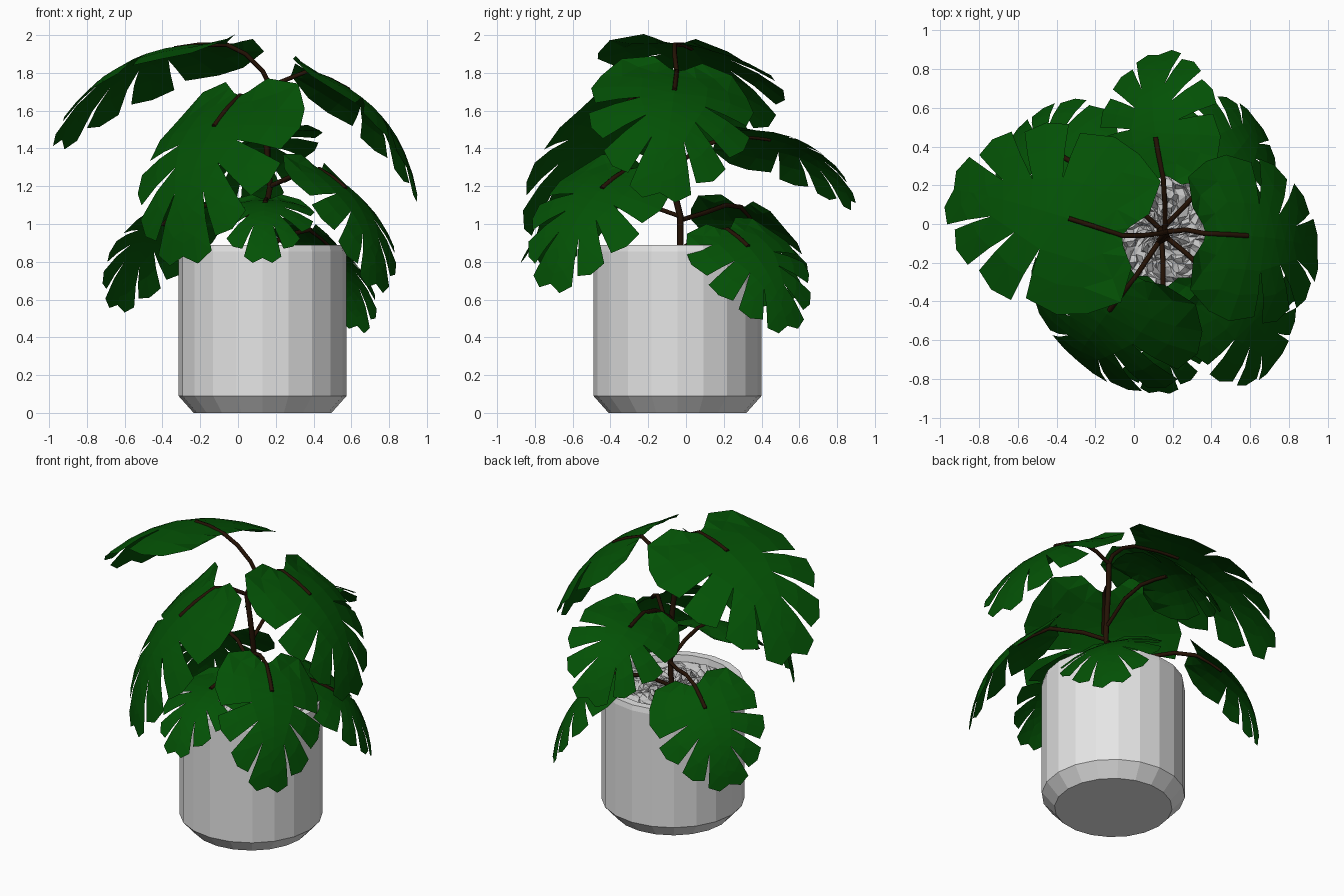
import bpy, bmesh, math, random
from mathutils import Vector

if "Cube" in bpy.data.objects:
    bpy.data.objects.remove(bpy.data.objects["Cube"])

random.seed(4)
CX, CY = 0.13, -0.045  # pot axis


def material(name, rgb):
    m = bpy.data.materials.new(name)
    m.diffuse_color = (*rgb, 1)
    m.use_nodes = True
    m.node_tree.nodes["Principled BSDF"].inputs["Base Color"].default_value = m.diffuse_color
    return m


GREEN = material("leaf green", (0.001, 0.082, 0.0015))
BROWN = material("stem brown", (0.018, 0.006, 0.0015))
POT = material("pot grey", (0.79, 0.79, 0.79))
GRAVEL = material("gravel grey", (0.57, 0.57, 0.57))


def finish(name, bm, mat):
    me = bpy.data.meshes.new(name)
    bm.to_mesh(me)
    bm.free()
    me.materials.append(mat)
    ob = bpy.data.objects.new(name, me)
    bpy.context.collection.objects.link(ob)
    return ob


def ring(bm, r, z, n):
    return [bm.verts.new((CX + r * math.cos(2 * math.pi * i / n),
                          CY + r * math.sin(2 * math.pi * i / n), z)) for i in range(n)]


# Pot: faceted turned profile with chamfered foot and open rim
bm = bmesh.new()
profile = [(0.365, 0), (0.445, 0.09), (0.445, 0.855), (0.438, 0.89), (0.385, 0.89), (0.375, 0.79)]
rings = [ring(bm, r, z, 20) for r, z in profile]
for a, b in zip(rings, rings[1:]):
    for i in range(20):
        j = (i + 1) % 20
        bm.faces.new((a[i], a[j], b[j], b[i]))
bm.faces.new(rings[0][::-1])
bm.faces.new(rings[-1])
finish("pot", bm, POT)

# Gravel: rough jittered disc inside the rim
bm = bmesh.new()
n = 52
rings = [ring(bm, 0.378 * k / 14, 0.845, n) for k in range(1, 15)]
for r in rings[:-1]:
    for v in r:
        v.co += Vector((random.uniform(-.014, .014), random.uniform(-.014, .014),
                        random.uniform(-.028, .028)))
for a, b in zip(rings, rings[1:]):
    for i in range(n):
        j = (i + 1) % n
        bm.faces.new((a[i], b[i], b[j]))
        bm.faces.new((a[i], b[j], a[j]))
bm.faces.new(rings[0])
finish("gravel", bm, GRAVEL)

# Split leaf, right half: midrib heights, slit ends, and (start, tip, end) of every lobe
MID = [0, .12, .28, .45, .62, .82]
SLIT = [(.05, -.02), (.2, .14), (.2, .35), (.15, .5), (.1, .66), (0, .86)]
LOBES = [((.15, -.1), (.34, -.08), (.45, .08)),
         ((.45, .08), (.5, .22), (.465, .38)),
         ((.495, .46), (.47, .58), (.39, .67)),
         ((.375, .75), (.31, .85), (.21, .89)),
         ((.19, .96), (.1, 1.02), (0, .985))]


def leaf_surface(base, tip, width, bulge, twist):
    """Return a function mapping (across, along) to a point on the drooping leaf."""
    base, tip = Vector(base), Vector(tip)
    chord = tip - base
    axis = chord.normalized()
    up = Vector((0, 0, 1))
    side = axis.cross(up).normalized()
    side = (side + (up - axis * axis.z) * twist).normalized()  # rotate about the midrib
    normal = side.cross(axis).normalized()

    def point(u, v):
        w = max(v, 0)
        lift = bulge * chord.length * 4 * w * (1 - w) - 0.5 * width * u * u
        return base + chord * v + side * (u * width) + normal * lift
    return point


def build_leaf(name, point):
    bm = bmesh.new()
    for sgn in (1, -1):
        for i, outer in enumerate(LOBES):
            lines = []
            for k, o in enumerate(outer):
                t = k / 2
                m = Vector((0, MID[i] * (1 - t) + MID[i + 1] * t))
                s = Vector(SLIT[i]).lerp(Vector(SLIT[i + 1]), t)
                o = Vector(o)
                lines.append([bm.verts.new(point(sgn * p.x, p.y))
                              for p in (m, s, s.lerp(o, .5), o)])
            for a, b in zip(lines, lines[1:]):
                for j in range(3):
                    f = (a[j], a[j + 1], b[j + 1], b[j])
                    bm.faces.new(f if sgn > 0 else f[::-1])
    bmesh.ops.remove_doubles(bm, verts=bm.verts, dist=0.0005)
    bmesh.ops.triangulate(bm, faces=bm.faces)
    finish(name, bm, GREEN)


def build_stem(name, pts, radius):
    cu = bpy.data.curves.new(name, 'CURVE')
    cu.dimensions = '3D'
    cu.bevel_depth = radius
    cu.bevel_resolution = 1
    cu.use_fill_caps = True
    sp = cu.splines.new('POLY')
    sp.points.add(len(pts) - 1)
    for p, co in zip(sp.points, pts):
        p.co = (*co, 1)
    cu.materials.append(BROWN)
    bpy.context.collection.objects.link(bpy.data.objects.new(name, cu))


# Main stem
build_stem("main_stem", [(.13, -.03, .82), (.14, -.03, 1.04), (.17, -.07, 1.2), (.15, -.08, 1.42),
                         (.13, -.09, 1.6), (.17, -.04, 1.73)], 0.017)

# name, leaf base, leaf tip, width, bulge, twist, start of the leaf stalk
LEAVES = [
    ("top_left", (-.06, -.06, 1.95), (-.94, .18, 1.43), .97, .16, -.12,
     [(.17, -.04, 1.73), (.13, -.05, 1.81), (.04, -.06, 1.9)]),
    ("front_left", (.01, -.27, 1.68), (-.29, -.71, .81), .98, .14, -.25,
     [(.13, -.09, 1.6), (.07, -.18, 1.66)]),
    ("top_right", (.37, -.05, 1.81), (.95, -.14, 1.15), .87, .15, .35,
     [(.17, -.04, 1.73), (.27, -.03, 1.77)]),
    ("front_low", (.15, -.33, 1.13), (.13, -.87, .81), .52, .16, 0,
     [(.14, -.03, 1.04), (.15, -.2, 1.1)]),
    ("front_right", (.43, -.31, 1.29), (.73, -.72, .67), .69, .15, .6,
     [(.17, -.07, 1.2), (.28, -.16, 1.25)]),
    ("back_right_low", (.38, .22, .97), (.63, .54, .45), .66, .14, -.5,
     [(.14, -.03, .86), (.25, .08, .94)]),
    ("back", (.15, .25, 1.46), (.13, .88, 1.11), .65, .17, .42,
     [(.16, -.07, 1.3), (.16, .1, 1.42)]),
    ("back_left_low", (-.27, .29, 1.09), (-.64, .44, .56), .7, .14, -.5,
     [(.14, -.03, 1.02), (0, .1, 1.06), (-.15, .21, 1.1)]),
]
for name, base, tip, width, bulge, twist, start in LEAVES:
    surf = leaf_surface(base, tip, width, bulge, twist)
    build_leaf(name + "_leaf", surf)
    # Stalk continues onto the leaf as the start of the midrib
    build_stem(name + "_stalk", start + [surf(0, v) for v in (0, .13, .25)], 0.013)
